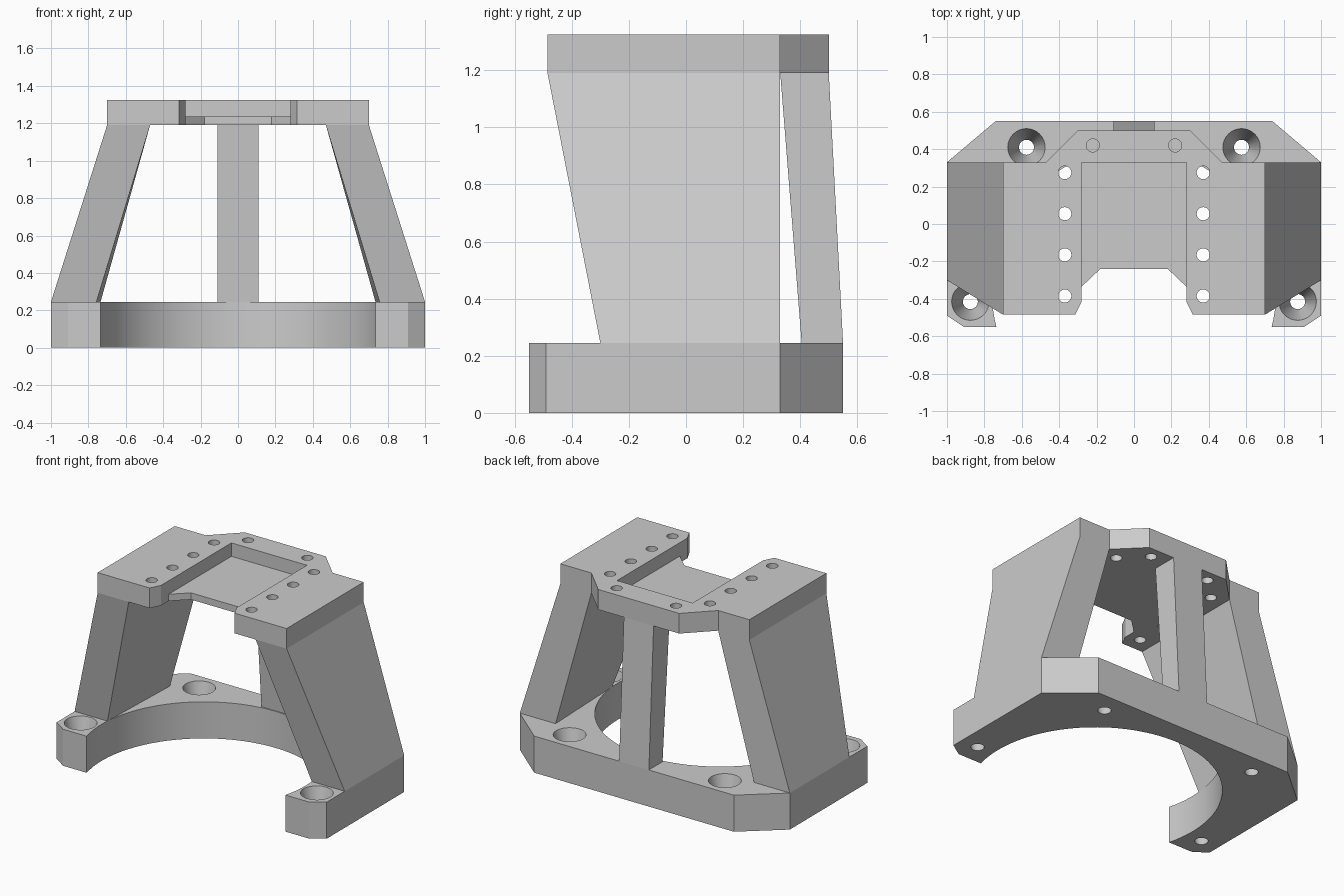
import bpy, bmesh, math
from mathutils import Matrix

if "Cube" in bpy.data.objects:
    bpy.data.objects.remove(bpy.data.objects["Cube"])

grey = bpy.data.materials.new("plain_grey")
grey.diffuse_color = (0.6, 0.6, 0.6, 1)
grey.use_nodes = True
grey.node_tree.nodes["Principled BSDF"].inputs["Base Color"].default_value = grey.diffuse_color

BASE_TOP, PLATE_BOTTOM, PLATE_TOP = 0.245, 1.19, 1.325


def make_object(name, bm):
    bmesh.ops.recalc_face_normals(bm, faces=bm.faces)
    mesh = bpy.data.meshes.new(name)
    bm.to_mesh(mesh)
    bm.free()
    mesh.materials.append(grey)
    obj = bpy.data.objects.new(name, mesh)
    bpy.context.collection.objects.link(obj)
    return obj


def loft(name, low, z0, high, z1):
    """Solid between two outlines with equal point counts."""
    bm = bmesh.new()
    a = [bm.verts.new((x, y, z0)) for x, y in low]
    b = [bm.verts.new((x, y, z1)) for x, y in high]
    bm.faces.new(a[::-1])
    bm.faces.new(b)
    n = len(a)
    for i in range(n):
        j = (i + 1) % n
        bm.faces.new((a[i], a[j], b[j], b[i]))
    return make_object(name, bm)


def hole_cutter(holes, z0, z1, r0, r1):
    """Round cutters, r0 at the bottom and r1 at the top."""
    bm = bmesh.new()
    for x, y in holes:
        bmesh.ops.create_cone(bm, cap_ends=True, segments=32, radius1=r0, radius2=r1,
                              depth=z1 - z0,
                              matrix=Matrix.Translation((x, y, (z0 + z1) / 2)))
    return make_object("hole_cutter", bm)


def cut(obj, cutter):
    mod = obj.modifiers.new("cut", 'BOOLEAN')
    mod.operation, mod.solver, mod.object = 'DIFFERENCE', 'EXACT', cutter
    deps = bpy.context.evaluated_depsgraph_get()
    mesh = bpy.data.meshes.new_from_object(obj.evaluated_get(deps))
    obj.modifiers.clear()
    obj.data = mesh
    bpy.data.objects.remove(cutter)


def both_sides(points):
    return [(s * x, y) for x, y in points for s in (1, -1)]


def mirrored(half):
    """Close a right-hand half outline with its left-hand mirror."""
    return half + [(-x, y) for x, y in reversed(half)]


# Base ring: chamfered block with a round opening at the front
R, CY = 0.76, -0.36
start = math.asin((-0.55 - CY) / R)
arc = []
for i in range(33):
    t = math.pi / 2 + (start - math.pi / 2) * i / 32
    arc.append((R * math.cos(t), CY + R * math.sin(t)))
half = arc[1:] + [(0.91, -0.55), (1, -0.49), (1, 0.33), (0.74, 0.55)]
outline = mirrored(half) + [arc[0]]
base = loft("base_ring", outline, 0, outline, BASE_TOP)

# Tapered screw holes in the base
slope = 0.06 / BASE_TOP
cut(base, hole_cutter(both_sides([(0.575, 0.41), (0.875, -0.415)]), -0.02,
                      BASE_TOP + 0.02, 0.04 - 0.02 * slope, 0.10 + 0.02 * slope))

# Top plate: stepped back, notched front
half = [(0.18, -0.24), (0.28, -0.335), (0.28, -0.415), (0.315, -0.485),
        (0.70, -0.485), (0.70, 0.33), (0.47, 0.33), (0.30, 0.50)]
outline = mirrored(half)
plate = loft("top_plate", outline, PLATE_BOTTOM, outline, PLATE_TOP)

# Shallow pocket, open to the front
pocket = [(0.28, -0.7), (0.28, 0.33), (-0.28, 0.33), (-0.28, -0.7)]
cut(plate, loft("pocket_cutter", pocket, 1.235, pocket, 1.5))

# Straight holes in the plate
rows = [(0.37, y) for y in (0.275, 0.055, -0.165, -0.385)] + [(0.22, 0.42)]
cut(plate, hole_cutter(both_sides(rows), 1.1, 1.4, 0.035, 0.035))

# Leaning side legs
for side, s in (("right", 1), ("left", -1)):
    low = [(0.757, -0.30), (1, -0.30), (1, 0.33), (0.735, 0.33)]
    high = [(0.47, -0.485), (0.70, -0.485), (0.70, 0.33), (0.47, 0.33)]
    loft(side + "_leg", [(s * x, y) for x, y in low], BASE_TOP,
         [(s * x, y) for x, y in high], PLATE_BOTTOM)

# Leaning back column
W = 0.11
loft("back_column", [(-W, 0.405), (W, 0.405), (W, 0.55), (-W, 0.55)], BASE_TOP,
     [(-W, 0.33), (W, 0.33), (W, 0.50), (-W, 0.50)], PLATE_BOTTOM)

# Smooth round walls, crisp edges
for obj in bpy.context.collection.objects:
    for p in obj.data.polygons:
        p.use_smooth = True
    obj.data.set_sharp_from_angle(angle=math.radians(25))
